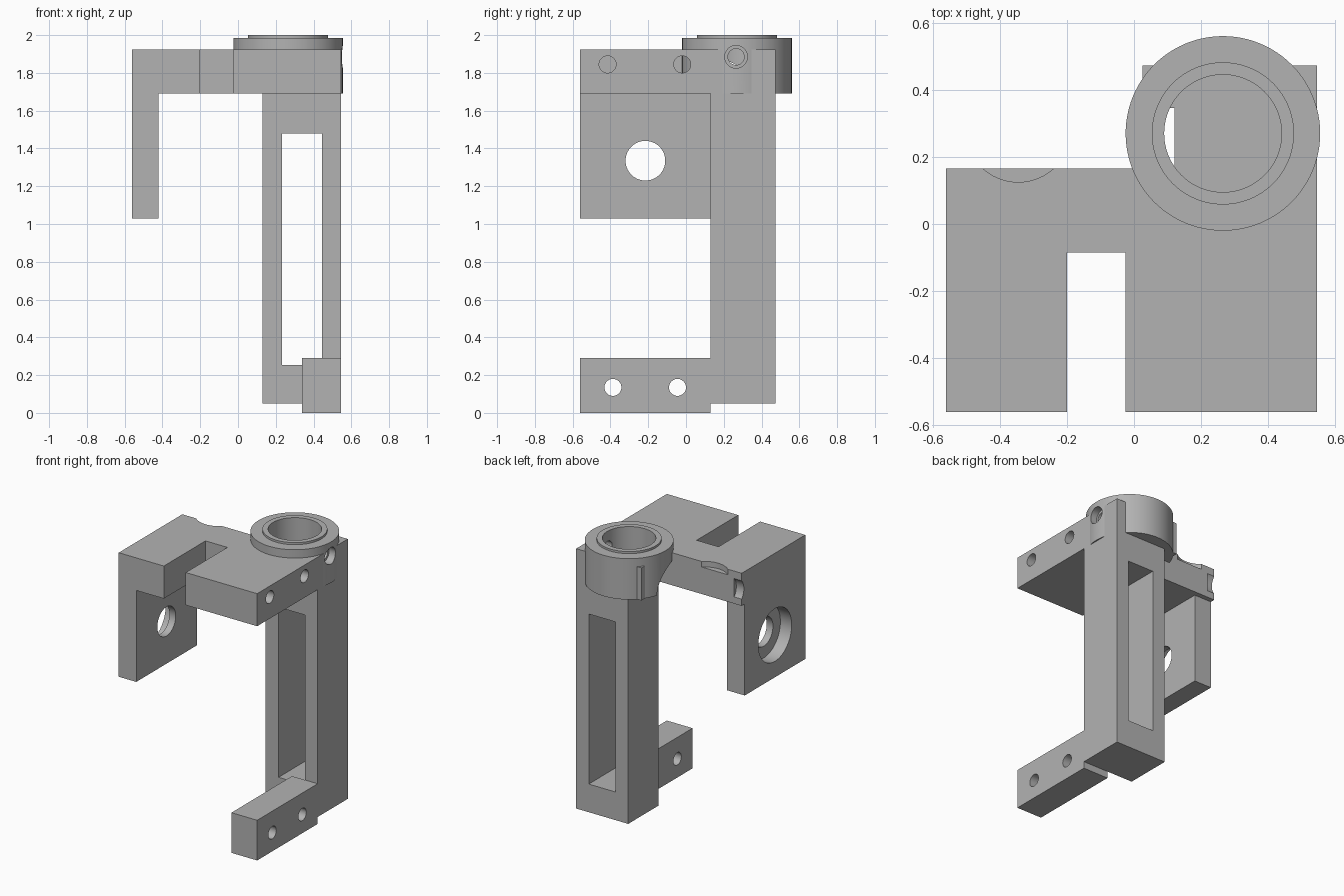
import bpy
import bmesh
from math import radians
from mathutils import Matrix, Vector

default = bpy.data.objects.get("Cube")
if default:
    bpy.data.objects.remove(default, do_unlink=True)

grey = bpy.data.materials.new("light grey")
grey.use_nodes = True
COLOUR = (0.45, 0.45, 0.45, 1)
grey.diffuse_color = COLOUR
grey.node_tree.nodes["Principled BSDF"].inputs["Base Color"].default_value = COLOUR


def finish(name, bm):
    mesh = bpy.data.meshes.new(name)
    bm.to_mesh(mesh)
    bm.free()
    mesh.materials.append(grey)
    obj = bpy.data.objects.new(name, mesh)
    bpy.context.collection.objects.link(obj)
    return obj


def box(name, x, y, z):
    """Box from three (low, high) ranges."""
    bm = bmesh.new()
    bmesh.ops.create_cube(bm, size=1)
    for v in bm.verts:
        v.co = Vector([(lo + hi) / 2 + c * (hi - lo)
                       for c, (lo, hi) in zip(v.co, (x, y, z))])
    return finish(name, bm)


def cylinder(name, axis, centre, radius, span, sides=64):
    """Cylinder along x or z; centre gives the other two coordinates."""
    bm = bmesh.new()
    bmesh.ops.create_cone(bm, cap_ends=True, segments=sides, radius1=radius,
                          radius2=radius, depth=span[1] - span[0])
    mid = sum(span) / 2
    if axis == "x":
        place = Matrix.Translation((mid, *centre)) @ Matrix.Rotation(radians(90), 4, "Y")
    else:
        place = Matrix.Translation((*centre, mid))
    bm.transform(place)
    return finish(name, bm)


def cut(cutter, *parts):
    """Subtract a cutter from the parts, then discard it."""
    cutter.hide_render = True
    for part in parts:
        mod = part.modifiers.new("cut", "BOOLEAN")
        mod.operation = "DIFFERENCE"
        mod.solver = "EXACT"
        mod.object = cutter
        with bpy.context.temp_override(object=part, active_object=part):
            bpy.ops.object.modifier_apply(modifier=mod.name)
    bpy.data.objects.remove(cutter, do_unlink=True)


# Main solid parts
plate = box("top_plate", (-0.56, 0.545), (-0.56, 0.165), (1.69, 1.925))
side_leg = box("side_leg", (-0.56, -0.42), (-0.56, 0.13), (1.03, 1.7))
post = box("post", (0.13, 0.545), (0.13, 0.473), (0.05, 1.7))
mount = box("collar_mount", (0.025, 0.545), (0.13, 0.473), (1.69, 1.925))
foot = box("foot", (0.34, 0.545), (-0.56, 0.13), (0, 0.29))
CENTRE = (0.265, 0.27)
collar = cylinder("collar", "z", CENTRE, 0.29, (1.69, 1.985), 96)
rim = cylinder("collar_rim", "z", CENTRE, 0.212, (1.95, 2.0), 96)

# Slot in the plate and window in the post
cut(box("slot_cutter", (-0.2, -0.025), (-0.7, -0.085), (1.5, 2.1)), plate)
cut(box("window_cutter", (0.233, 0.445), (0, 0.6), (0.253, 1.48)), post)

# Collar bore
cut(cylinder("bore_cutter", "z", CENTRE, 0.175, (1.73, 2.2), 96),
    collar, rim, mount, plate)

# Set screw hole with a shallow counterbore
cut(cylinder("screw_cutter", "x", (0.265, 1.885), 0.043, (0.3, 0.7), 32), collar, mount, rim)
cut(cylinder("screw_head_cutter", "x", (0.265, 1.885), 0.06, (0.5, 0.7), 32), collar, mount)

# Blind holes in the plate, through holes in the foot
for y in (-0.415, -0.02):
    cut(cylinder("plate_hole_cutter", "x", (y, 1.845), 0.045, (0.25, 0.7), 32), plate)
for y in (-0.387, -0.045):
    cut(cylinder("foot_hole_cutter", "x", (y, 0.135), 0.045, (0.2, 0.7), 32), foot)

# Stepped bearing hole in the side leg
cut(cylinder("bearing_cutter", "x", (-0.215, 1.335), 0.19, (-0.7, -0.47)), side_leg)
cut(cylinder("shaft_cutter", "x", (-0.215, 1.335), 0.105, (-0.7, -0.3)), side_leg)

# Clearance scoops at the back of the plate and beside the collar
cut(cylinder("back_scoop_cutter", "z", (-0.345, 0.283), 0.158, (1.885, 2.1)), plate)
cut(cylinder("corner_scoop_cutter", "x", (0.24, 1.805), 0.1, (-0.7, -0.5)), plate)
cut(cylinder("collar_scoop_cutter", "x", (0.17, 1.69), 0.18, (-0.1, 0.12)), collar, mount)

# Smooth the round walls, keep edges crisp
bpy.ops.object.select_all(action="DESELECT")
for part in (plate, side_leg, post, mount, foot, collar, rim):
    part.select_set(True)
    bpy.context.view_layer.objects.active = part
bpy.ops.object.shade_smooth_by_angle(angle=radians(30))
bpy.ops.object.select_all(action="DESELECT")
